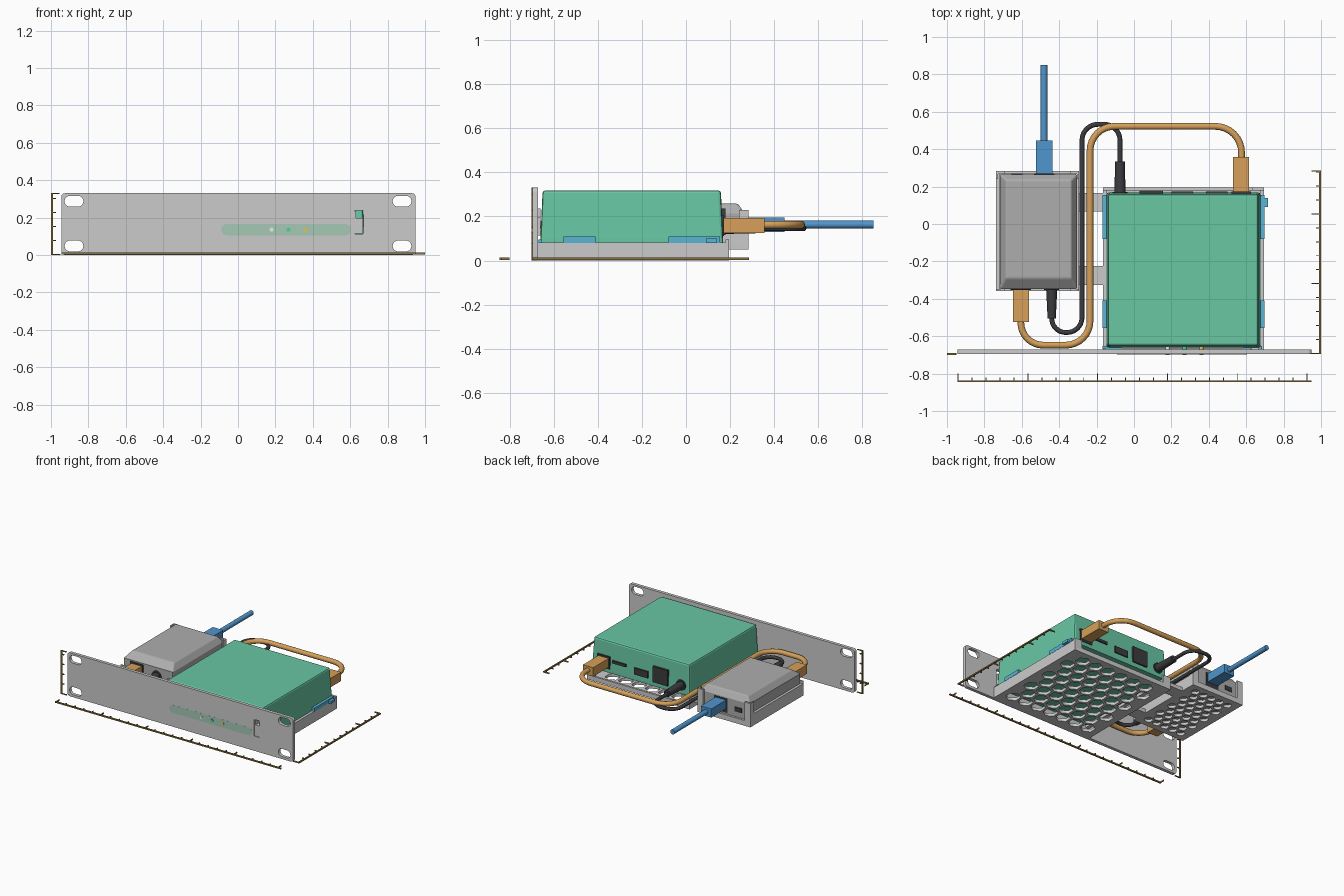
import bpy, bmesh, math
from mathutils import Vector, Matrix

if "Cube" in bpy.data.objects:
    bpy.data.objects.remove(bpy.data.objects["Cube"])


def material(name, r, g, b):
    m = bpy.data.materials.new(name)
    m.diffuse_color = (r, g, b, 1)
    m.use_nodes = True
    m.node_tree.nodes["Principled BSDF"].inputs["Base Color"].default_value = m.diffuse_color
    return m


GREEN = material("green", 0.14, 0.57, 0.37)
PALE = material("pale_green", 0.38, 0.58, 0.46)
ORANGE = material("orange", 0.67, 0.35, 0.10)
BLUE = material("blue", 0.08, 0.30, 0.61)
CYAN = material("cyan", 0.10, 0.46, 0.68)
BLACK = material("black", 0.045, 0.045, 0.05)
GOLD = material("gold", 0.26, 0.17, 0.045)
GREY = material("mid_grey", 0.42, 0.42, 0.42)
WHITE = material("white", 0.8, 0.85, 0.8)
AMBER = material("amber", 0.8, 0.55, 0.08)
LED_GREEN = material("led_green", 0.05, 0.7, 0.35)


def finish(name, mesh, mat=None, smooth=False):
    ob = bpy.data.objects.new(name, mesh)
    bpy.context.collection.objects.link(ob)
    if mat:
        mesh.materials.clear()
        mesh.materials.append(mat)
    if smooth:
        bpy.ops.object.select_all(action='DESELECT')
        ob.select_set(True)
        bpy.context.view_layer.objects.active = ob
        bpy.ops.object.shade_smooth_by_angle(angle=math.radians(35))
    return ob


def add_box(bm, x0, x1, y0, y1, z0, z1):
    m = Matrix.Translation(((x0 + x1) / 2, (y0 + y1) / 2, (z0 + z1) / 2))
    bmesh.ops.create_cube(bm, size=1, matrix=m @ Matrix.Diagonal((x1 - x0, y1 - y0, z1 - z0, 1)))


def boxes(name, rows, mat=None):
    bm = bmesh.new()
    for r in rows:
        add_box(bm, *r)
    me = bpy.data.meshes.new(name)
    bm.to_mesh(me)
    bm.free()
    return finish(name, me, mat)


def curve_mesh(name, loops, closed, **settings):
    cu = bpy.data.curves.new(name, 'CURVE')
    for k, v in settings.items():
        setattr(cu, k, v)
    for pts in loops:
        sp = cu.splines.new('POLY')
        sp.points.add(len(pts) - 1)
        for p, co in zip(sp.points, pts):
            p.co = (*co, 1)
        sp.use_cyclic_u = closed
    tmp = bpy.data.objects.new(name, cu)
    bpy.context.collection.objects.link(tmp)
    me = bpy.data.meshes.new_from_object(tmp.evaluated_get(bpy.context.evaluated_depsgraph_get()))
    bpy.data.objects.remove(tmp)
    bm = bmesh.new()
    bm.from_mesh(me)
    bmesh.ops.remove_doubles(bm, verts=bm.verts, dist=1e-5)
    bmesh.ops.recalc_face_normals(bm, faces=bm.faces)
    bm.to_mesh(me)
    bm.free()
    return me


def plate(name, loops, thick, offset, upright=False, mat=None):
    me = curve_mesh(name, loops, True, dimensions='2D', fill_mode='BOTH', extrude=thick / 2)
    if upright:
        me.transform(Matrix.Rotation(math.pi / 2, 4, 'X'))
        me.transform(Matrix.Translation((0, offset, 0)))
    else:
        me.transform(Matrix.Translation((0, 0, offset)))
    return finish(name, me, mat)


def rrect(x0, x1, y0, y1, r, n=6):
    pts = []
    for i, (x, y) in enumerate([(x1 - r, y1 - r), (x0 + r, y1 - r), (x0 + r, y0 + r), (x1 - r, y0 + r)]):
        for k in range(n + 1):
            a = (i + k / n) * math.pi / 2
            pts.append((x + r * math.cos(a), y + r * math.sin(a), 0))
    return pts


def hexes(x0, x1, y0, y1, pitch, gap):
    r, dy = (pitch - gap) / math.sqrt(3), pitch * math.sqrt(3) / 2
    nx, ny = int((x1 - x0) / pitch), int((y1 - y0 - 2 * r) / dy) + 1
    xs, ys = (x0 + x1 - (nx - 1) * pitch) / 2, (y0 + y1 - (ny - 1) * dy) / 2
    out = []
    for j in range(ny):
        for i in range(nx - j % 2):
            cx, cy = xs + (i + 0.5 * (j % 2)) * pitch, ys + j * dy
            out.append([(cx + r * math.sin(k * math.pi / 3), cy + r * math.cos(k * math.pi / 3), 0)
                        for k in range(6)])
    return out


def housing(name, base, top, z0, z1, z2, bevel, mat):
    """Body with straight sides to z1, then sloping in to the top rectangle."""
    bm = bmesh.new()
    rings = []
    for (x0, x1, y0, y1), z in ((base, z0), (base, z1), (top, z2)):
        rings.append([bm.verts.new(p) for p in ((x0, y0, z), (x1, y0, z), (x1, y1, z), (x0, y1, z))])
    bm.faces.new(rings[0][::-1])
    bm.faces.new(rings[2])
    for a, b in zip(rings, rings[1:]):
        for i in range(4):
            bm.faces.new((a[i], a[(i + 1) % 4], b[(i + 1) % 4], b[i]))
    edges = [e for e in bm.edges if abs(e.verts[0].co.z - e.verts[1].co.z) > 1e-3 or e.verts[0].co.z == e.verts[1].co.z > z1 + .01]
    bmesh.ops.bevel(bm, geom=edges, offset=bevel, segments=2, affect='EDGES', profile=0.5)
    me = bpy.data.meshes.new(name)
    bm.to_mesh(me)
    bm.free()
    return finish(name, me, mat)


def rod(name, x, y0, y1, z, r, mat, r2=None):
    bm = bmesh.new()
    m = Matrix.Translation((x, (y0 + y1) / 2, z)) @ Matrix.Rotation(-math.pi / 2, 4, 'X')
    bmesh.ops.create_cone(bm, cap_ends=True, segments=24, radius1=r, radius2=r2 or r, depth=y1 - y0, matrix=m)
    me = bpy.data.meshes.new(name)
    bm.to_mesh(me)
    bm.free()
    return finish(name, me, mat, True)


def cable(name, corners, z, bend, r, mat):
    c = [Vector((x, y, z)) for x, y in corners]
    pts = [c[0]]
    for i in range(1, len(c) - 1):
        d1, d2 = (c[i - 1] - c[i]).normalized(), (c[i + 1] - c[i]).normalized()
        mid = c[i] + bend[i - 1] * (d1 + d2)
        for k in range(9):
            t = k / 8 * math.pi / 2
            pts.append(mid - bend[i - 1] * (d2 * math.cos(t) + d1 * math.sin(t)))
    pts.append(c[-1])
    me = curve_mesh(name, [pts], False, dimensions='3D', bevel_depth=r, bevel_resolution=4, use_fill_caps=True)
    return finish(name, me, mat, True)


# Front rack panel with ear slots, light window and card opening
bar = rrect(-0.09, 0.605, 0.105, 0.165, 0.0299)
card = rrect(0.622, 0.67, 0.112, 0.238, 0.006)
slots = [rrect(s * 0.877 - 0.05, s * 0.877 + 0.05, z - 0.029, z + 0.029, 0.0285)
         for s in (-1, 1) for z in (0.048, 0.287)]
plate("front_panel", [rrect(-0.945, 0.95, 0, 0.33, 0.02), bar, card] + slots, 0.024, -0.684, True)
plate("light_window", [bar], 0.024, -0.6845, True, PALE)
boxes("card_insert", [(0.624, 0.668, -0.693, -0.66, 0.114, 0.198), (0.624, 0.632, -0.693, -0.66, 0.198, 0.236)])
for x, m, n in ((0.18, WHITE, "white"), (0.27, LED_GREEN, "green"), (0.36, AMBER, "amber")):
    rod("status_light_" + n, x, -0.70, -0.655, 0.135, 0.011, m)

# Main tray: perforated floor, walls, rear lip and corner posts
plate("main_tray_floor", [rrect(-0.166, 0.695, -0.675, 0.195, 0.01)]
      + hexes(-0.135, 0.665, -0.64, 0.165, 0.112, 0.02), 0.022, 0.011)
boxes("main_tray_walls", [
    (-0.166, -0.148, -0.675, 0.195, 0.0, 0.082), (0.677, 0.695, -0.675, 0.195, 0.0, 0.082),
    (-0.166, 0.695, 0.18, 0.195, 0.0, 0.035), (-0.166, -0.10, 0.18, 0.195, 0.0, 0.095),
    (0.63, 0.695, 0.18, 0.195, 0.0, 0.095), (-0.15, 0.68, -0.675, -0.662, 0.0, 0.09),
    (-0.15, -0.12, -0.66, 0.165, 0.06, 0.082), (0.65, 0.68, -0.66, 0.165, 0.06, 0.082)])
clips = [(x0, x0 + 0.02, y0, y1, 0.08, 0.108) for x0 in (-0.168, 0.677)
         for y0, y1 in ((-0.555, -0.41), (-0.08, 0.155))]
clips += [(x0, x0 + 0.1, -0.669, -0.653, 0.08, 0.095) for x0 in (-0.168, 0.585)]
boxes("retaining_clips", clips + [(0.69, 0.717, 0.09, 0.14, 0.08, 0.1)], CYAN)

# Small tray, standing higher, joined by two bridges
plate("small_tray_floor", [rrect(-0.738, -0.294, -0.358, 0.283, 0.01)]
      + hexes(-0.705, -0.327, -0.325, 0.25, 0.072, 0.016), 0.02, 0.06)
walls = [(-0.738, -0.72, -0.358, 0.283, 0.05, 0.14), (-0.312, -0.294, -0.358, 0.283, 0.05, 0.14)]
for x0, x1 in ((-0.738, -0.69), (-0.342, -0.294)):
    walls += [(x0, x1, 0.268, 0.283, 0.05, 0.23), (x0, x1, -0.358, -0.347, 0.05, 0.16)]
for x in (-0.738, -0.304):
    walls += [(x, x + 0.010, 0.24, 0.283, 0.14, 0.23)]
walls += [(-0.738, -0.294, 0.268, 0.283, 0.05, 0.09), (-0.738, -0.294, -0.358, -0.347, 0.05, 0.09)]
boxes("small_tray_walls", walls)
boxes("tray_bridges", [(-0.30, -0.16, y, y + 0.1, 0.05, 0.078) for y in (-0.325, 0.067)])

# Large green unit and small grey unit
housing("large_unit", (-0.147, 0.676, -0.66, 0.168), (-0.139, 0.664, -0.65, 0.158), 0.082, 0.10, 0.318, 0.012, GREEN)
housing("small_unit", (-0.717, -0.305, -0.347, 0.265), (-0.685, -0.335, -0.29, 0.235), 0.07, 0.215, 0.258, 0.008, GREY)

# Sockets on both units
boxes("large_unit_sockets", [
    (0.385, 0.50, 0.155, 0.175, 0.165, 0.185), (0.20, 0.315, 0.155, 0.175, 0.13, 0.18),
    (0.03, 0.155, 0.155, 0.178, 0.115, 0.235), (0.52, 0.625, 0.155, 0.173, 0.11, 0.205)], BLACK)
boxes("small_unit_sockets", [
    (-0.655, -0.595, 0.255, 0.269, 0.13, 0.165), (-0.535, -0.425, 0.255, 0.269, 0.10, 0.205),
    (-0.66, -0.55, -0.352, -0.34, 0.10, 0.205)], BLACK)
for n, x, y in (("small", -0.44, -0.352), ("large", -0.075, 0.155)):
    rod(n + "_unit_power_socket", x, y, y + 0.017, 0.15, 0.04, BLACK)

# Plugs and cables
boxes("patch_plugs", [(-0.648, -0.562, -0.525, -0.345, 0.125, 0.193), (0.53, 0.615, 0.165, 0.357, 0.125, 0.193)], ORANGE)
cable("patch_cable", [(-0.605, -0.52), (-0.605, -0.648), (-0.235, -0.648), (-0.235, 0.522), (0.575, 0.522), (0.575, 0.35)],
      0.162, [0.12, 0.13, 0.13, 0.14], 0.018, ORANGE)
rod("power_plug_front", -0.44, -0.505, -0.34, 0.15, 0.022, BLACK, 0.03)
rod("power_plug_rear", -0.075, 0.16, 0.335, 0.15, 0.03, BLACK, 0.026)
cable("power_cable", [(-0.44, -0.5), (-0.44, -0.58), (-0.278, -0.58), (-0.278, 0.533), (-0.075, 0.533), (-0.075, 0.33)],
      0.146, [0.075, 0.08, 0.085, 0.085], 0.013, BLACK)
boxes("uplink_plug", [(-0.525, -0.437, 0.262, 0.447, 0.13, 0.196)], BLUE)
rod("uplink_cable", -0.481, 0.44, 0.85, 0.163, 0.018, BLUE)

# Measuring scales: long tick every fifth division
S, T = 0.0746, 0.005
rx = [(-0.945, 0.95, -0.846, -0.836, 0.003, 0.013)]
for i in range(26):
    x, h = -0.94 + i * S, 0.04 if i % 5 == 0 else 0.02
    rx.append((x - T / 2, x + T / 2, -0.84, -0.84 + h, 0.003, 0.013))
boxes("width_scale", rx, GOLD)
ry = [(0.99, 1.0, -0.695, 0.285, 0.003, 0.013), (0.95, 0.995, 0.28, 0.285, 0.003, 0.013)]
rz = [(-1.0, -0.99, -0.70, -0.69, 0, 0.33), (-1.0, -0.955, -0.70, -0.69, 0.325, 0.33)]
for i in range(14):
    y, h = -0.692 + i * S, 0.045 if i % 5 == 0 else 0.022
    ry.append((0.995 - h, 0.995, y - T / 2, y + T / 2, 0.003, 0.013))
    if i < 5:
        rz.append((-0.995, -0.995 + h, -0.70, -0.69, i * S, i * S + T))
boxes("depth_scale", ry, GOLD)
boxes("height_scale", rz, GOLD)
